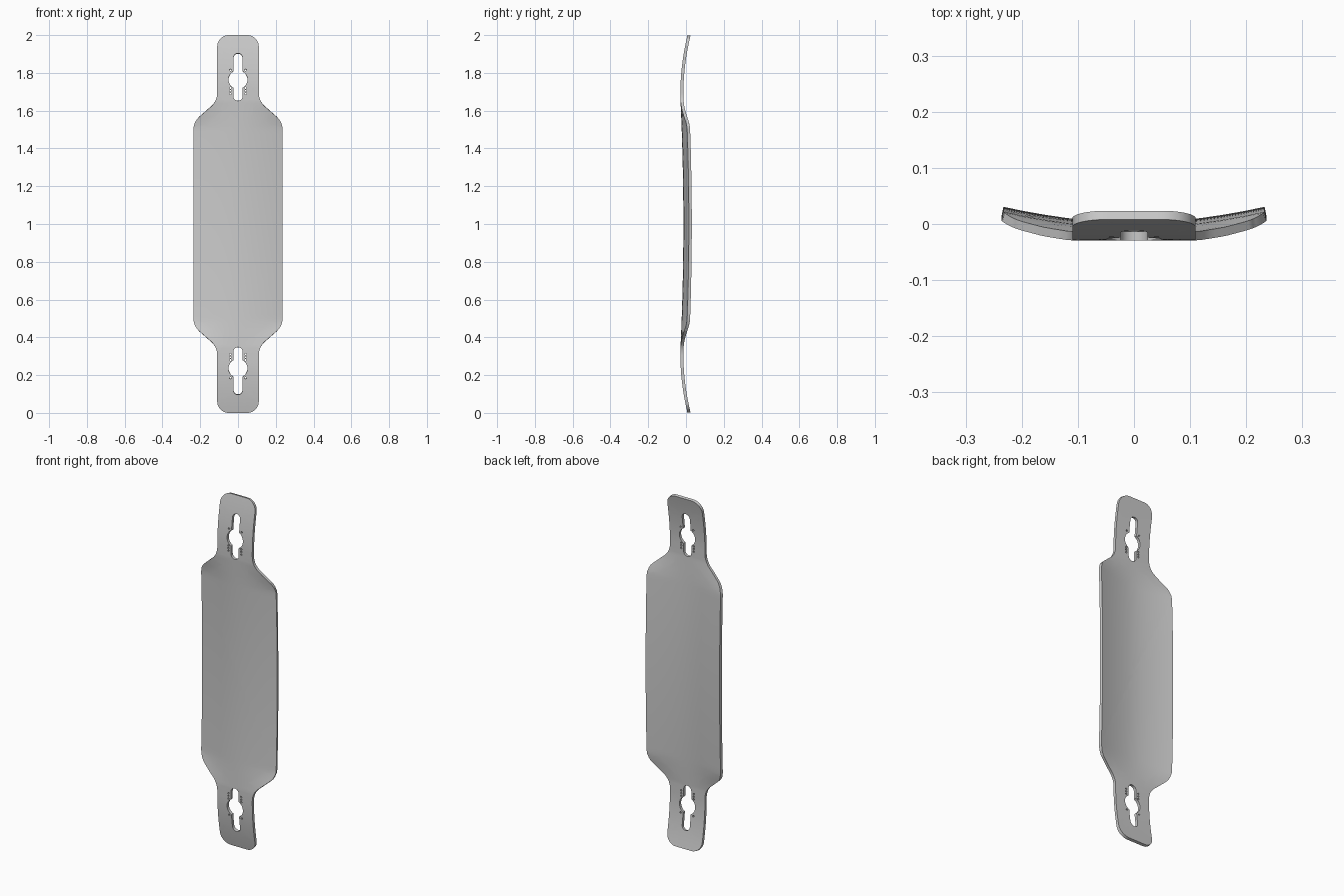
import bpy, bmesh, math
from mathutils import Vector

cube = bpy.data.objects.get("Cube")
if cube:
    bpy.data.objects.remove(cube)

THICKNESS = 0.016
HALF_WIDTH = 0.236

grey = bpy.data.materials.new("deck grey")
grey.use_nodes = True
colour = (0.6, 0.6, 0.6, 1)
grey.diffuse_color = colour
grey.node_tree.nodes["Principled BSDF"].inputs["Base Color"].default_value = colour


def smoothstep(a, b, v):
    t = min(max((v - a) / (b - a), 0), 1)
    return t * t * (3 - 2 * t)


def rounded(corners, steps=8):
    """Closed polygon whose corners (x, z, cut length) are rounded."""
    pts = []
    for i, (x, z, cut) in enumerate(corners):
        p = Vector((x, z))
        before = Vector(corners[i - 1][:2]) - p
        after = Vector(corners[(i + 1) % len(corners)][:2]) - p
        a, b = p + before.normalized() * cut, p + after.normalized() * cut
        # weighted quadratic curve, a circular arc for this corner angle
        w = math.sin(before.angle(after) / 2)
        for k in range(steps + 1):
            t = k / steps
            c = (1 - t) ** 2, 2 * w * t * (1 - t), t * t
            pts.append((a * c[0] + p * c[1] + b * c[2]) / sum(c))
    return pts


def arc(cx, cz, r, start, end, steps):
    return [Vector((cx + r * math.cos(math.radians(start + (end - start) * k / steps)),
                    cz + r * math.sin(math.radians(start + (end - start) * k / steps))))
            for k in range(steps + 1)]


def truck_slot():
    """Long slot with a round middle, relative to the deck centre."""
    r, big, mid = 0.024, 0.05, 0.765
    a = math.degrees(math.acos(r / big))
    return (arc(0, 0.88, r, 0, 180, 12) + arc(0, mid, big, 180 - a, 180 + a, 12)
            + arc(0, 0.676, r, 180, 360, 12) + arc(0, mid, big, -a, a, 12))


# Deck outline: one quarter mirrored both ways
quarter = [(HALF_WIDTH, 0.54, 0.04), (0.11, 0.65, 0.045), (0.11, 1.0, 0.06)]
half = quarter + [(-x, z, c) for x, z, c in reversed(quarter)]
outline = rounded(half + [(-x, -z, c) for x, z, c in half])

# Truck cut-outs and bolt holes at both ends
loops = [outline]
for end in (1, -1):
    loops.append([p * end for p in truck_slot()])
    for side in (1, -1):
        for z in (0.69, 0.705, 0.72, 0.815):
            loops.append([Vector((p.x, p.y * end)) for p in arc(0.04 * side, z, 0.005, 0, 315, 7)])

bm = bmesh.new()
edges = []
for loop in loops:
    verts = [bm.verts.new((p.x, 0, p.y)) for p in loop]
    edges += [bm.edges.new((v, verts[i - 1])) for i, v in enumerate(verts)]
bmesh.ops.triangle_fill(bm, edges=edges, use_beauty=True, use_dissolve=False, normal=(0, -1, 0))


def slice_deck(point, normal):
    bmesh.ops.bisect_plane(bm, geom=bm.verts[:] + bm.edges[:] + bm.faces[:],
                           dist=1e-5, plane_co=point, plane_no=normal)


# Slice the sheet so that it can bend
for i in range(-24, 25):
    slice_deck((0, 0, i / 25), (0, 0, 1))
for i in range(-5, 6):
    slice_deck((i * 0.04, 0, 0), (1, 0, 0))
bmesh.ops.remove_doubles(bm, verts=bm.verts[:], dist=1e-5)

# Bend: lengthwise rocker, side-to-side concave, upturned ends
for v in bm.verts:
    t = abs(v.co.z)
    rocker = -0.029 + 0.015 * max(0, 1 - (t / 0.65) ** 2)
    kick = 0.037 * max(0, (t - 0.72) / 0.28) ** 1.8
    concave = 0.029 * (abs(v.co.x) / HALF_WIDTH) ** 1.8 * (1 - smoothstep(0.5, 0.68, t))
    v.co.y = rocker + kick + concave
    v.co.z += 1
bmesh.ops.recalc_face_normals(bm, faces=bm.faces[:])
if sum(f.normal.y for f in bm.faces) > 0:
    bmesh.ops.reverse_faces(bm, faces=bm.faces[:])

mesh = bpy.data.meshes.new("deck")
bm.to_mesh(mesh)
bm.free()
deck = bpy.data.objects.new("deck", mesh)
bpy.context.collection.objects.link(deck)
mesh.materials.append(grey)

# Thickness toward the standing side
solid = deck.modifiers.new("thickness", 'SOLIDIFY')
solid.thickness = THICKNESS
solid.offset = -1
bpy.context.view_layer.objects.active = deck
deck.select_set(True)
bpy.ops.object.modifier_apply(modifier=solid.name)
bpy.ops.object.shade_smooth_by_angle(angle=math.radians(35))
